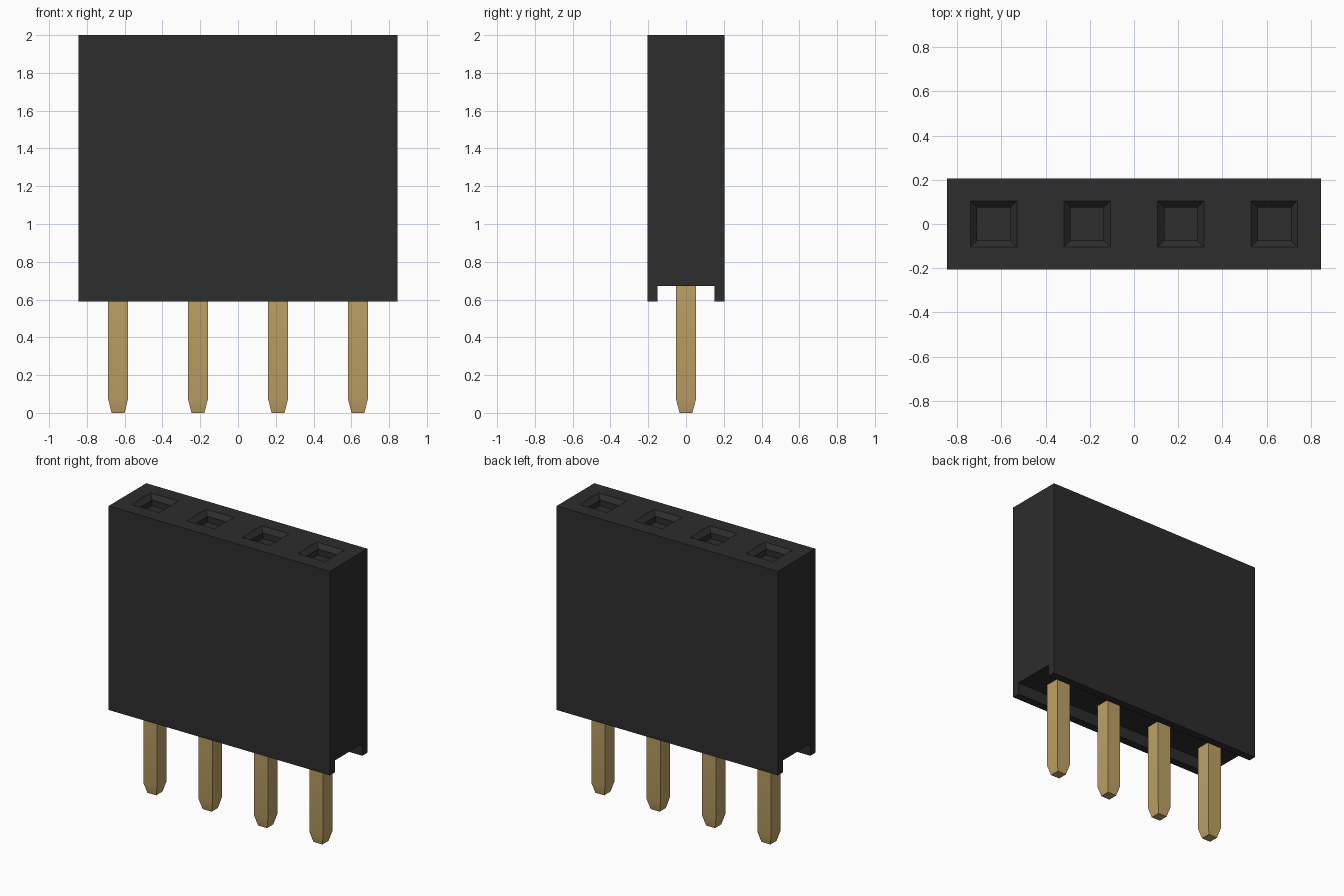
import bpy, bmesh

cube = bpy.data.objects.get("Cube")
if cube:
    bpy.data.objects.remove(cube, do_unlink=True)

PIN_X = (-0.635, -0.212, 0.212, 0.635)


def material(name, rgb, roughness):
    m = bpy.data.materials.new(name)
    m.use_nodes = True
    m.diffuse_color = (*rgb, 1)
    bsdf = m.node_tree.nodes["Principled BSDF"]
    bsdf.inputs["Base Color"].default_value = (*rgb, 1)
    bsdf.inputs["Roughness"].default_value = roughness
    return m


def make_object(name, bm, mat):
    bmesh.ops.recalc_face_normals(bm, faces=bm.faces)
    mesh = bpy.data.meshes.new(name)
    bm.to_mesh(mesh)
    bm.free()
    mesh.materials.append(mat)
    obj = bpy.data.objects.new(name, mesh)
    bpy.context.collection.objects.link(obj)
    return obj


def loft_square(bm, x, sections):
    """Closed square column through (half width, z) sections."""
    rings = [[bm.verts.new((x + sx * r, sy * r, z))
              for sx, sy in ((-1, -1), (1, -1), (1, 1), (-1, 1))]
             for r, z in sections]
    for lower, upper in zip(rings, rings[1:]):
        for i in range(4):
            j = (i + 1) % 4
            bm.faces.new((lower[i], lower[j], upper[j], upper[i]))
    bm.faces.new(rings[0][::-1])
    bm.faces.new(rings[-1])


def activate(obj):
    bpy.ops.object.select_all(action='DESELECT')
    obj.select_set(True)
    bpy.context.view_layer.objects.active = obj


black = material("black plastic", (0.026, 0.026, 0.026), 0.6)
gold = material("gold metal", (0.52, 0.36, 0.13), 0.5)

# Housing: end profile with a channel underneath, extruded along x
bm = bmesh.new()
profile = [(-0.205, 0.59), (-0.15, 0.59), (-0.15, 0.672), (0.15, 0.672),
           (0.15, 0.59), (0.205, 0.59), (0.205, 2.0), (-0.205, 2.0)]
end = bm.faces.new([bm.verts.new((-0.845, y, z)) for y, z in profile])
side = bmesh.ops.extrude_face_region(bm, geom=[end])["geom"]
bmesh.ops.translate(bm, vec=(1.69, 0, 0),
                    verts=[v for v in side if isinstance(v, bmesh.types.BMVert)])
# the start cap is kept by the extrusion; rebuild it only if it is missing
bmesh.ops.holes_fill(bm, edges=[e for e in bm.edges if e.is_boundary], sides=0)
housing = make_object("housing", bm, black)

# Sockets: funnel mouths over shallow square wells
bm = bmesh.new()
for x in PIN_X:
    loft_square(bm, x, [(0.075, 1.93), (0.075, 1.97), (0.105, 2.0), (0.105, 2.1)])
cutter = make_object("socket_cutter", bm, black)
cutter.hide_render = True

cut = housing.modifiers.new("sockets", 'BOOLEAN')
cut.operation = 'DIFFERENCE'
cut.solver = 'EXACT'
cut.object = cutter
activate(housing)
bpy.ops.object.modifier_apply(modifier=cut.name)
bpy.data.objects.remove(cutter, do_unlink=True)

# Pins: square posts with tapered tips
for n, x in enumerate(PIN_X, 1):
    bm = bmesh.new()
    loft_square(bm, x, [(0.034, 0.0), (0.052, 0.07), (0.052, 0.69)])
    pin = make_object(f"pin_{n}", bm, gold)
    activate(pin)
    bpy.ops.object.shade_smooth_by_angle()
